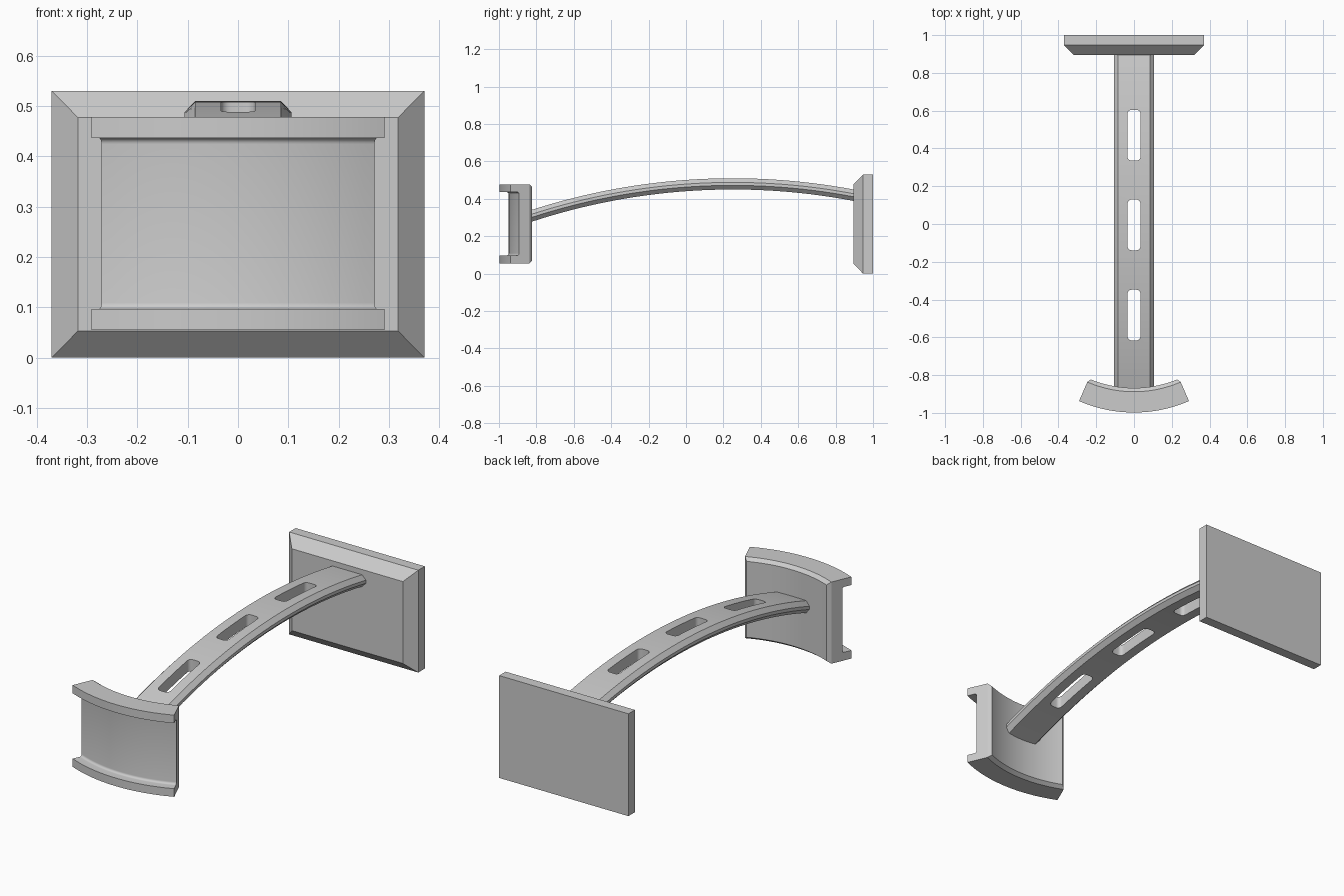
import bpy, bmesh
from math import sin, cos, radians, sqrt, pi

if "Cube" in bpy.data.objects:
    bpy.data.objects.remove(bpy.data.objects["Cube"])


def make(name, verts, faces, smooth=True):
    mesh = bpy.data.meshes.new(name)
    mesh.from_pydata(verts, [], faces)
    bm = bmesh.new()
    bm.from_mesh(mesh)
    bmesh.ops.recalc_face_normals(bm, faces=bm.faces)
    bm.to_mesh(mesh)
    bm.free()
    ob = bpy.data.objects.new(name, mesh)
    bpy.context.collection.objects.link(ob)
    if smooth:
        shade(ob)
    return ob


def shade(ob):
    bpy.ops.object.select_all(action='DESELECT')
    ob.select_set(True)
    bpy.context.view_layer.objects.active = ob
    bpy.ops.object.shade_smooth_by_angle(angle=radians(25))


def bridge(rings, n):
    """Side quads between consecutive rings of n points."""
    return [(i * n + j, i * n + (j + 1) % n, (i + 1) * n + (j + 1) % n, (i + 1) * n + j)
            for i in range(rings - 1) for j in range(n)]


def rect(x, z0, z1, y):
    return [(-x, y, z0), (x, y, z0), (x, y, z1), (-x, y, z1)]


# Rear mounting plate with a bevelled front edge
verts = rect(0.37, 0, 0.53, 1.0) + rect(0.37, 0, 0.53, 0.947) + rect(0.318, 0.053, 0.477, 0.895)
make("rear_plate", verts, bridge(3, 4) + [(0, 1, 2, 3), (8, 9, 10, 11)], smooth=False)

# Curved front plate: channel profile (radius, height, half angle) swept around an arc
END, F = 23.5, 0.012
lower = [(0.73, 0.055, END), (0.73, 0.097, END)]
lower += [(0.68 + F - F * sin(a), 0.097 + F - F * cos(a), END)
          for a in [k * pi / 10 for k in range(6)]]
upper = [(r, 0.533 - z, e) for r, z, e in reversed(lower)]
back = [(0.62, 0.478, END), (0.60, 0.463, 22.4), (0.60, 0.07, 22.4), (0.62, 0.055, END)]
profile = lower + upper + back
n, steps = len(profile), 24
verts = []
for i in range(steps + 1):
    t = 2 * i / steps - 1
    verts += [(r * sin(radians(e * t)), -0.268 - r * cos(radians(e * t)), z) for r, z, e in profile]
faces = bridge(steps + 1, n)
for base in (0, steps * n):
    faces.append([base + j for j in range(n) if j not in (n - 2, n - 3)])
    faces.append([base + j for j in range(n - 4, n)])
make("curved_front_plate", verts, faces)

# Arched arm: octagonal section following a circular arc
section = [(-0.085, 0.06), (-0.106, 0.038), (-0.106, 0.022), (-0.085, 0),
           (0.085, 0), (0.106, 0.022), (0.106, 0.038), (0.085, 0.06)]
steps = 32
verts = []
for i in range(steps + 1):
    y = -0.88 + (0.90 + 0.88) * i / steps
    verts += [(x, y, -2.99 + sqrt((3.44 + h) ** 2 - (y - 0.25) ** 2)) for x, h in section]
faces = bridge(steps + 1, 8) + [tuple(range(8)), tuple(range(steps * 8, steps * 8 + 8))]
arm = make("arched_arm", verts, faces, smooth=False)

# Three rounded slots cut down through the arm
R, W, L = 0.02, 0.034, 0.134
for yc in (-0.482, -0.005, 0.47):
    outline = []
    for q, (sx, sy) in enumerate([(1, 1), (-1, 1), (-1, -1), (1, -1)]):
        for k in range(6):
            a = (q + k / 5) * pi / 2
            outline.append((sx * (W - R) + R * cos(a), yc + sy * (L - R) + R * sin(a)))
    m = len(outline)
    cutter = make("slot_cutter", [(x, y, z) for z in (0.1, 0.8) for x, y in outline],
                  bridge(2, m) + [tuple(range(m)), tuple(range(m, 2 * m))], smooth=False)
    cutter.hide_render = True
    mod = arm.modifiers.new("slot", 'BOOLEAN')
    mod.operation, mod.solver, mod.object = 'DIFFERENCE', 'EXACT', cutter
    bpy.context.view_layer.objects.active = arm
    bpy.ops.object.modifier_apply(modifier=mod.name)
    bpy.data.objects.remove(cutter)
shade(arm)
